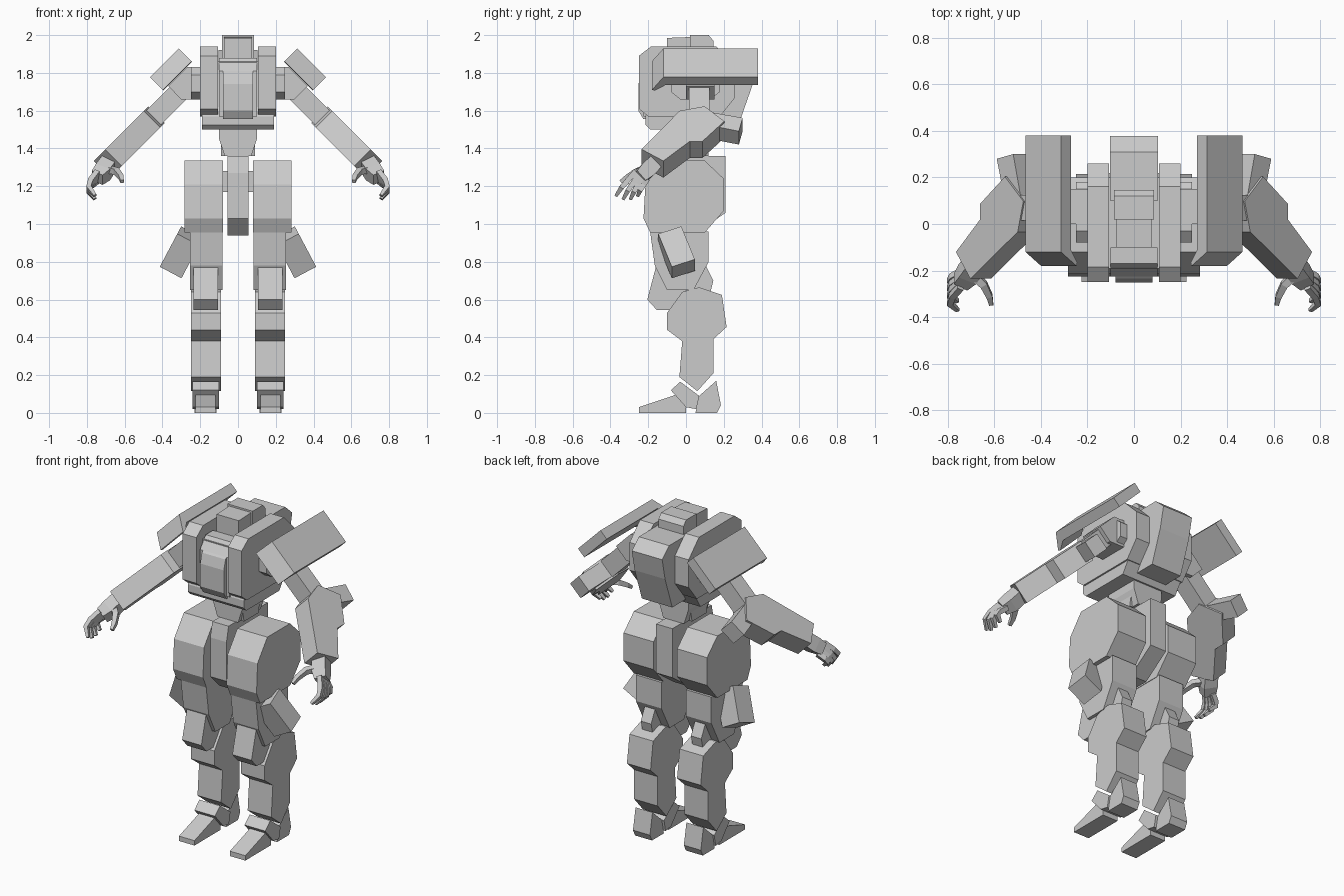
import bpy, bmesh, math
from mathutils import Vector, Matrix, Euler

grey = bpy.data.materials.new("plain grey")
grey.diffuse_color = (0.6, 0.6, 0.6, 1)


def finish(name, bm, mirror):
    bmesh.ops.recalc_face_normals(bm, faces=bm.faces)
    me = bpy.data.meshes.new(name)
    bm.to_mesh(me)
    bm.free()
    me.materials.append(grey)
    ob = bpy.data.objects.new(name, me)
    bpy.context.collection.objects.link(ob)
    if mirror:
        ob.modifiers.new("Mirror", 'MIRROR')
    return ob


def prism(name, pts, a, b, mirror=False, place=lambda u, v, w: (w, u, v)):
    """Extrude a flat profile (y, z by default) from w=a to w=b."""
    bm = bmesh.new()
    ends = [[bm.verts.new(place(u, v, w)) for u, v in pts] for w in (a, b)]
    bm.faces.new(ends[0])
    bm.faces.new(ends[1][::-1])
    n = len(pts)
    for i in range(n):
        j = (i + 1) % n
        bm.faces.new((ends[0][i], ends[0][j], ends[1][j], ends[1][i]))
    return finish(name, bm, mirror)


def rect(u0, v0, u1, v1):
    return [(u0, v0), (u1, v0), (u1, v1), (u0, v1)]


def front(u, v, w):          # profile in x, z, extruded along y
    return (u, w, v)


K = math.sqrt(0.5)


def arm(s, y, w):            # arm plane: s runs 45 degrees down and out
    return (0.25 + K * (s + w), y, 1.76 + K * (w - s))


def pad(y, n, t):            # shoulder pad plane: t runs up the slope, n out of it
    return (0.466 - K * t + K * n, y, 1.777 + K * t + K * n)


def limb(name, points, sizes):
    """Square tapered tube along a path, mirrored."""
    bm = bmesh.new()
    rings = []
    for i, p in enumerate(points):
        p = Vector(p)
        d = (Vector(points[min(i + 1, len(points) - 1)]) - Vector(points[max(i - 1, 0)])).normalized()
        side = d.cross(Vector((1, 0, 0))).normalized()
        up = side.cross(d)
        r = sizes[i]
        rings.append([bm.verts.new(p + side * r * a + up * r * b)
                      for a, b in ((-1, -1), (1, -1), (1, 1), (-1, 1))])
    for r0, r1 in zip(rings, rings[1:]):
        for k in range(4):
            bm.faces.new((r0[k], r0[(k + 1) % 4], r1[(k + 1) % 4], r1[k]))
    bm.faces.new(rings[0])
    bm.faces.new(rings[-1])
    return finish(name, bm, True)


# Torso
prism("torso_core", [(-.19, 1.86), (.2, 1.86), (.22, 1.8), (.22, 1.64), (.13, 1.5),
                     (-.19, 1.5), (-.215, 1.525), (-.215, 1.57), (-.19, 1.62)], -.19, .19)
prism("chest_slab", [(-.185, 1.94), (.16, 1.94), (.26, 1.84), (.26, 1.67), (.18, 1.57),
                     (-.2, 1.57), (-.25, 1.61), (-.25, 1.89)], .107, .2, True)
prism("chest_frame", [(-.17, 1.88), (-.225, 1.81), (-.225, 1.57), (-.1, 1.57), (-.1, 1.88)], -.1, .1)
prism("chest_plate", [(-.19, 1.845), (-.235, 1.8), (-.252, 1.74), (-.252, 1.6), (-.225, 1.555),
                      (-.15, 1.555), (-.15, 1.845)], -.08, .08)
prism("backpack", [(.1, 1.92), (.31, 1.92), (.378, 1.86), (.35, 1.73), (.28, 1.53), (.15, 1.53)],
      -.103, .103)
prism("waist", [(-.1, 1.51), (.1, 1.51), (.07, 1.36), (-.07, 1.36)], -.09, .09)
prism("waist_front", [(-.1, 1.5), (.1, 1.5), (.1, 1.45), (.07, 1.36), (-.07, 1.36), (-.1, 1.45)],
      -.1, .12, place=front)

# Head
prism("head_back", [(.02, 1.84), (.145, 1.84), (.145, 1.97), (.12, 2.0), (.02, 2.0)], -.085, .085)
prism("head_face", [(-.1, 1.86), (.03, 1.86), (.03, 1.99), (-.1, 1.985)], -.075, .075)

# Shoulders and pads
prism("shoulder_hub", [(-.03, 1.83), (.13, 1.83), (.18, 1.79), (.18, 1.7), (.13, 1.66),
                       (-.03, 1.66), (-.08, 1.7), (-.08, 1.79)], .19, .25, True)
prism("shoulder_joint", [(.19, 1.83), (.27, 1.83), (.37, 1.73), (.3, 1.66), (.19, 1.66)],
      0, .15, True, front)
prism("shoulder_pad", [(-.12, 0), (.38, 0), (.38, -.06), (-.11, -.06), (-.165, -.1), (-.18, -.095)],
      0, .215, True, pad)

# Arms
prism("upper_arm", rect(.06, .015, .36, .125), -.055, .055, True, arm)
prism("forearm", [(.29, -.034), (.256, .098), (.368, .203), (.518, .087), (.518, .02),
                  (.665, -.12), (.578, -.235)], -.0625, .0625, True, arm)
prism("elbow_block", [(.28, .1), (.33, .3), (.43, .28), (.38, .1)], -.05, .05, True, arm)

# Hands
limb("palm", [(.67, -.15, 1.34), (.715, -.215, 1.275), (.745, -.25, 1.245)], [.04, .042, .034])
for i in range(4):
    f = i / 3
    y0, z0 = -.27 + .06 * f, 1.275 - .045 * f
    y1, z1 = -.37 + .115 * f, 1.16 - .02 * math.sin(math.pi * f)
    limb("finger_%d" % (i + 1),
         [(.745, y0, z0), (.78, y0 * .6 + y1 * .4, z0 * .6 + z1 * .4),
          (.79, y0 * .3 + y1 * .7, z0 * .3 + z1 * .7), (.757, y1, z1 - .01)],
         [.014, .014, .013, .008])
limb("thumb", [(.69, -.22, 1.29), (.645, -.26, 1.28), (.62, -.31, 1.25), (.613, -.345, 1.225)],
     [.018, .016, .013, .009])

# Pelvis
prism("pelvis", [(-.17, 1.36), (.21, 1.36), (.21, 1.06), (.04, .94), (-.1, .94),
                 (-.19, 1.03), (-.19, 1.27)], -.055, .055)
prism("hip_axle", rect(-.05, 1.17, .05, 1.28), -.1, .1)

# Legs
prism("thigh_block", [(-.12, 1.335), (.1, 1.335), (.2, 1.24), (.2, 1.07), (.1, .955),
                      (-.19, .955), (-.225, 1.03), (-.215, 1.21)], .08, .283, True)
prism("lower_thigh", [(-.19, .96), (.12, .96), (.12, .8), (.04, .65), (-.1, .65), (-.165, .78)],
      .083, .255, True)
prism("knee_guard", [(-.16, .77), (-.205, .6), (-.155, .545), (-.075, .545), (0, .65), (-.03, .77)],
      .105, .235, True)
prism("knee_link", [(0, .8), (.1, .79), (.145, .7), (.12, .6), (0, .58)], .135, .205, True)
prism("shin", [(-.1, .53), (-.02, .64), (.07, .665), (.19, .625), (.215, .455), (.145, .39),
               (.145, .21), (.06, .115), (-.035, .19), (-.02, .38), (-.1, .44)], .09, .25, True)
prism("ankle", [(-.08, .12), (-.03, .165), (.07, .09), (.055, .02), (0, .03)], .1, .24, True)
prism("toe", [(-.25, 0), (-.25, .03), (-.07, .09), (-.03, .11), (0, .06), (0, 0)], .12, .225, True)
prism("heel", [(.16, .17), (.185, .04), (.165, 0), (.05, 0), (.07, .09)], .115, .23, True)

# Hip pods
tilt = Euler((math.radians(20), math.radians(-28), 0)).to_matrix()
prism("hip_pod", rect(-.065, -.105, .065, .105), -.065, .065, True,
      lambda u, v, w: Vector((.3, -.05, .85)) + tilt @ Vector((w, u, v)))
